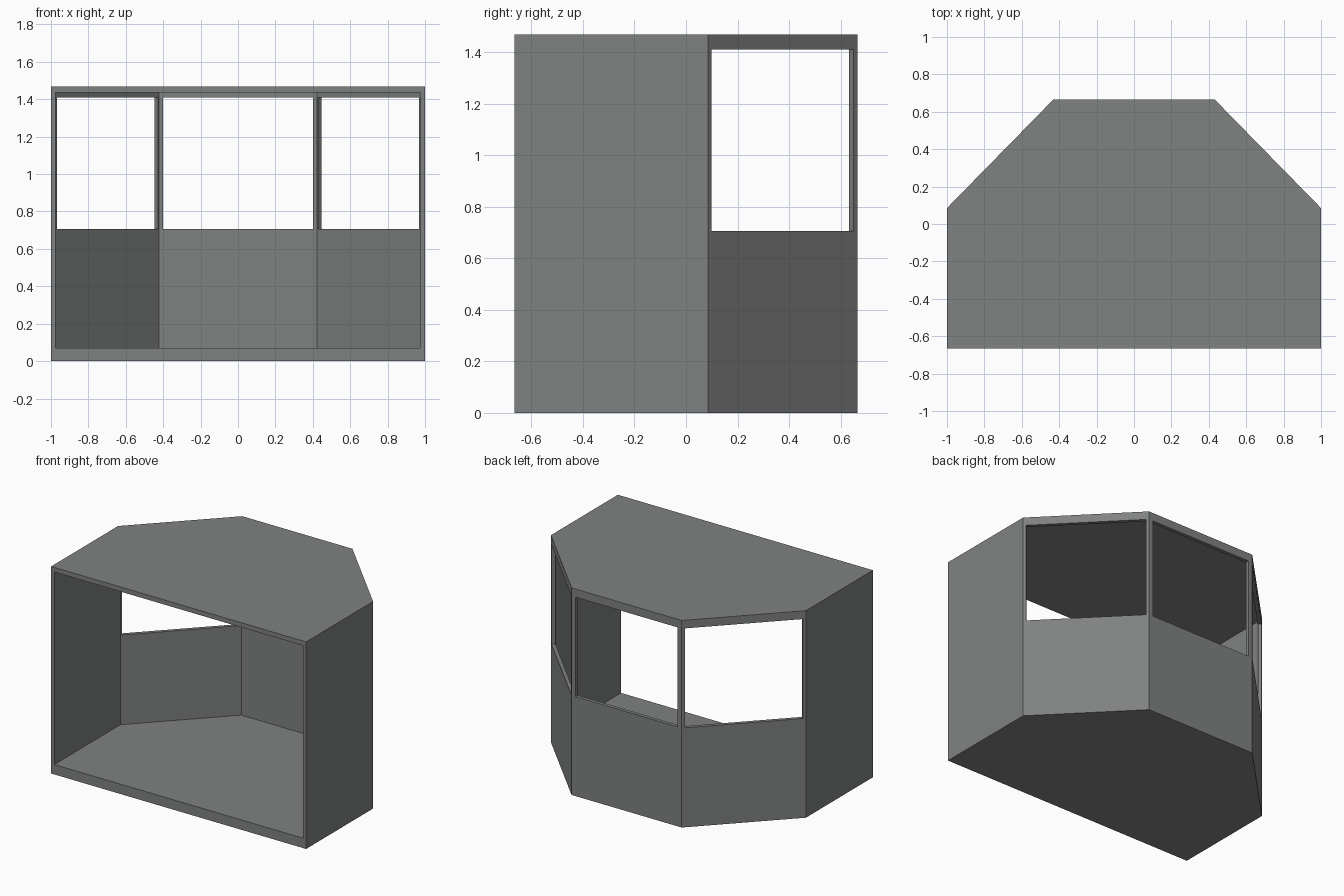
import bpy, bmesh
from mathutils import Vector

if "Cube" in bpy.data.objects:
    bpy.data.objects.remove(bpy.data.objects["Cube"])

# Plan outline, counter-clockwise from the open front's right corner
OUT = [Vector(p) for p in [(1, -.665), (1, .085), (.432, .665), (-.432, .665), (-1, .085), (-1, -.665)]]
T = 0.025                                   # wall thickness
Z_FLOOR, Z_SILL, Z_HEAD, Z_CEIL, Z_TOP = .07, .705, 1.41, 1.435, 1.468

grey = bpy.data.materials.new("grey_metal")
grey.diffuse_color = (.215, .225, .22, 1)
grey.use_nodes = True
grey.node_tree.nodes["Principled BSDF"].inputs["Base Color"].default_value = grey.diffuse_color


def finish(bm, name):
    bmesh.ops.remove_doubles(bm, verts=bm.verts, dist=1e-5)
    bmesh.ops.recalc_face_normals(bm, faces=bm.faces)
    me = bpy.data.meshes.new(name)
    bm.to_mesh(me)
    bm.free()
    me.materials.append(grey)
    ob = bpy.data.objects.new(name, me)
    bpy.context.collection.objects.link(ob)


def slab(name, z0, z1):
    bm = bmesh.new()
    f = bm.faces.new([bm.verts.new((p.x, p.y, z0)) for p in OUT])
    top = bmesh.ops.extrude_face_region(bm, geom=[f], use_keep_orig=True)
    bmesh.ops.translate(bm, vec=(0, 0, z1 - z0),
                        verts=[v for v in top["geom"] if isinstance(v, bmesh.types.BMVert)])
    finish(bm, name)


def inward(i):
    d = (OUT[i + 1] - OUT[i]).normalized()
    return Vector((-d.y, d.x))


def inner(i):
    # mitred inside corner; the open ends are cut square
    if i == 0:
        return OUT[0] + inward(0) * T
    if i == 5:
        return OUT[5] + inward(4) * T
    a, b = inward(i - 1), inward(i)
    return OUT[i] + (a + b) * (T / (1 + a.dot(b)))


def wall(name, i, margin=None):
    a, b = OUT[i], OUT[i + 1]
    d, n = (b - a).normalized(), inward(i) * T
    if margin is None:
        o, q = [a, b], [inner(i), inner(i + 1)]
        zs = [Z_FLOOR, Z_CEIL]
    else:
        w0, w1 = a + d * margin, b - d * margin
        o, q = [a, w0, w1, b], [inner(i), w0 + n, w1 + n, inner(i + 1)]
        zs = [Z_FLOOR, Z_SILL, Z_HEAD, Z_CEIL]
    bm = bmesh.new()
    grid = [[[bm.verts.new((p.x, p.y, z)) for z in zs] for p in row] for row in (o, q)]
    for j in range(len(o) - 1):
        for k in range(len(zs) - 1):
            if margin is not None and j == 1 and k == 1:
                continue                    # window opening
            for g in grid:
                bm.faces.new([g[j][k], g[j + 1][k], g[j + 1][k + 1], g[j][k + 1]])
    # close the outer rim and the window jambs
    pairs = {}
    for row_o, row_i in zip(*grid):
        pairs.update(zip(row_o, row_i))
    for e in [e for e in bm.edges if e.is_boundary and e.verts[0] in pairs]:
        u, v = e.verts
        bm.faces.new([u, v, pairs[v], pairs[u]])
    finish(bm, name)


slab("floor", 0, Z_FLOOR)
slab("roof", Z_CEIL, Z_TOP)
wall("right_side_wall", 0)
wall("right_angled_window_wall", 1, .02)
wall("back_window_wall", 2, .032)
wall("left_angled_window_wall", 3, .02)
wall("left_side_wall", 4)
